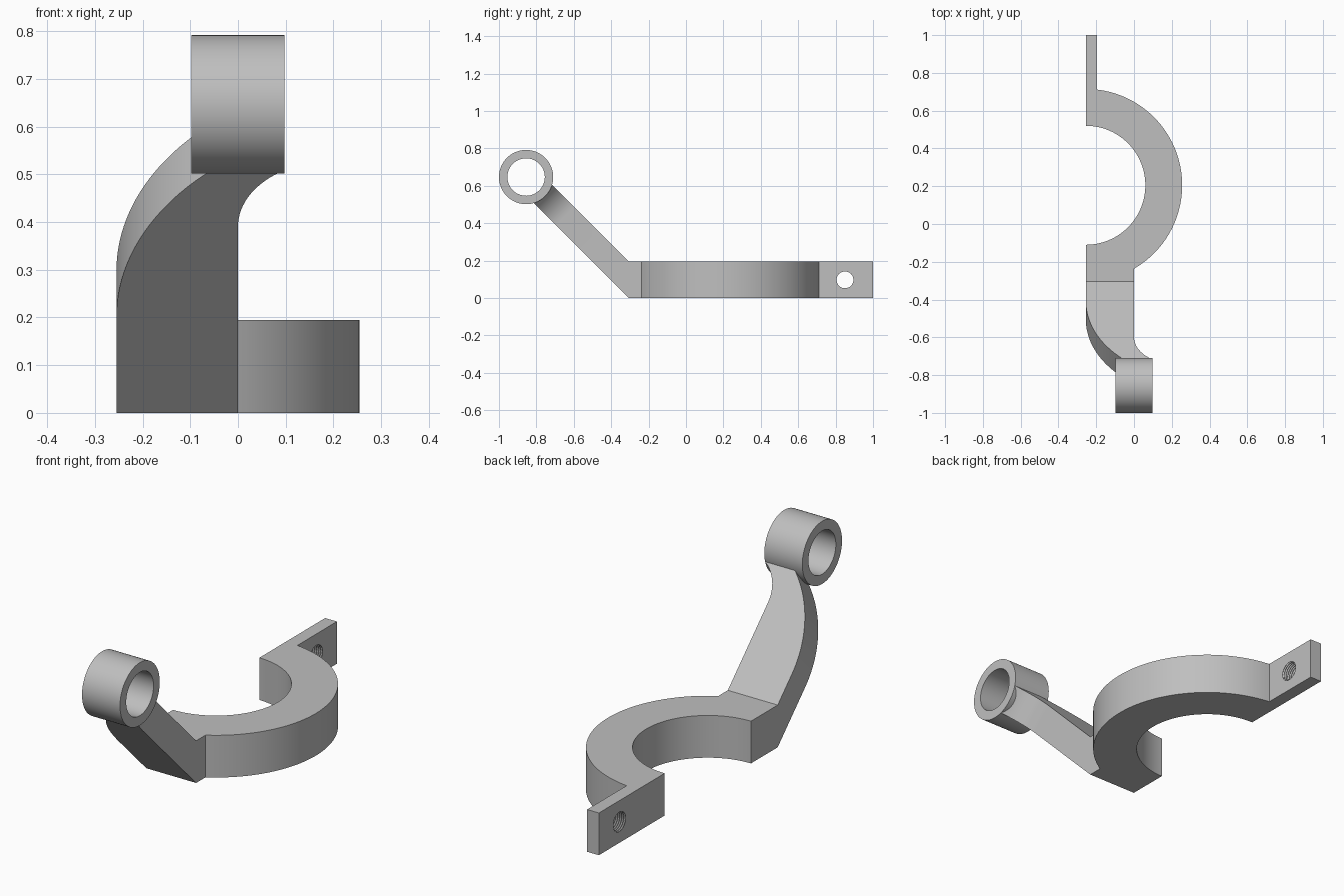
import bpy, bmesh
from math import sin, cos, radians, sqrt, pi
from mathutils import Vector

cube = bpy.data.objects.get("Cube")
if cube:
    bpy.data.objects.remove(cube, do_unlink=True)

metal = bpy.data.materials.new("plain grey metal")
metal.use_nodes = True
GREY = (0.52, 0.52, 0.52, 1)
metal.diffuse_color = GREY
metal.node_tree.nodes["Principled BSDF"].inputs["Base Color"].default_value = GREY

LEFT, HEIGHT, BEND = -0.255, 0.195, -0.305   # flat side, base height, start of arm
THICK = HEIGHT / sqrt(2)                     # arm thickness across its slope


def arc(cx, cy, r, start, end, n):
    angles = [radians(start + (end - start) * i / n) for i in range(n + 1)]
    return [(cx + r * cos(a), cy + r * sin(a)) for a in angles]


def prism(bm, low, high):
    """Close two matching outlines into a solid."""
    a = [bm.verts.new(p) for p in low]
    b = [bm.verts.new(p) for p in high]
    bm.faces.new(a[::-1])
    bm.faces.new(b)
    for i in range(len(a)):
        j = (i + 1) % len(a)
        bm.faces.new((a[i], a[j], b[j], b[i]))


def lathe(bm, profile, centre, n, closed):
    """Revolve (x, radius) points around an axis parallel to x."""
    rings = [[bm.verts.new((x, centre[0] + r * cos(2 * pi * k / n),
                            centre[1] + r * sin(2 * pi * k / n)))
              for k in range(n)] for x, r in profile]
    for i in range(len(rings) if closed else len(rings) - 1):
        a, b = rings[i], rings[(i + 1) % len(rings)]
        for k in range(n):
            m = (k + 1) % n
            bm.faces.new((a[k], a[m], b[m], b[k]))
    if not closed:
        bm.faces.new(rings[0])
        bm.faces.new(rings[-1])


def finish(bm, name):
    bmesh.ops.recalc_face_normals(bm, faces=bm.faces)
    mesh = bpy.data.meshes.new(name)
    bm.to_mesh(mesh)
    bm.free()
    mesh.materials.append(metal)
    obj = bpy.data.objects.new(name, mesh)
    bpy.context.collection.objects.link(obj)
    return obj


def smooth(obj):
    bpy.ops.object.select_all(action='DESELECT')
    obj.select_set(True)
    bpy.context.view_layer.objects.active = obj
    bpy.ops.object.shade_smooth_by_angle(angle=radians(30))


# Half-ring base with the mounting tab and the foot of the arm
bm = bmesh.new()
outline = [(LEFT, BEND), (0, BEND)]
outline += arc(LEFT, 0.205, 0.51, -60, 83.2, 64)
outline += [(-0.195, 1), (LEFT, 1)]
outline += arc(LEFT, 0.205, 0.315, 90, -90, 64)
prism(bm, [(x, y, 0) for x, y in outline], [(x, y, HEIGHT) for x, y in outline])

# Sloping arm, outlined in its own plane as (x, distance up the slope)
along = Vector((0, -1, 1)).normalized()
normal = Vector((0, 1, 1)).normalized()
origin = Vector((0, BEND, HEIGHT))
side = [(LEFT, 0), (0, 0)]
side += arc(0.192, 0.414, 0.192, 180, 119.7, 16)
side += [(0.096, 0.605), (-0.026, 0.605)]
side += arc(LEFT + 0.577, 0.145, 0.577, 127.1, 180, 32)


def on_slope(x, s, depth):
    return Vector((x, 0, 0)) + origin + along * s - normal * depth


top = [on_slope(x, s, 0) for x, s in side]
under = [on_slope(x, s if s > 0 else -THICK, THICK) for x, s in side]
prism(bm, under, top)

# Weld arm to base and drop the faces between them
bmesh.ops.remove_doubles(bm, verts=bm.verts, dist=0.0005)
inner = [f for f in bm.faces if all(abs(v.co.y - BEND) < 0.001 for v in f.verts)]
bmesh.ops.delete(bm, geom=inner, context='FACES')
bracket = finish(bm, "bracket_body")

# Threaded hole through the tab
bm = bmesh.new()
thread = [(-0.27, 0.045)]
for i in range(6):
    x = LEFT + 0.01 * i
    thread += [(x + 0.001, 0.045), (x + 0.005, 0.052), (x + 0.009, 0.045)]
thread.append((-0.18, 0.045))
lathe(bm, thread, (0.85, HEIGHT / 2), 32, False)
cutter = finish(bm, "thread_cutter")
cutter.hide_render = True
cut = bracket.modifiers.new("threaded_hole", 'BOOLEAN')
cut.operation = 'DIFFERENCE'
cut.solver = 'EXACT'
cut.object = cutter
bpy.context.view_layer.objects.active = bracket
bpy.ops.object.modifier_apply(modifier=cut.name)
bpy.data.objects.remove(cutter, do_unlink=True)
smooth(bracket)

# Bushing at the end of the arm
bm = bmesh.new()
lathe(bm, [(-0.097, 0.1), (-0.097, 0.145), (0.097, 0.145), (0.097, 0.1)],
      (-0.855, 0.647), 72, True)
smooth(finish(bm, "bushing"))
